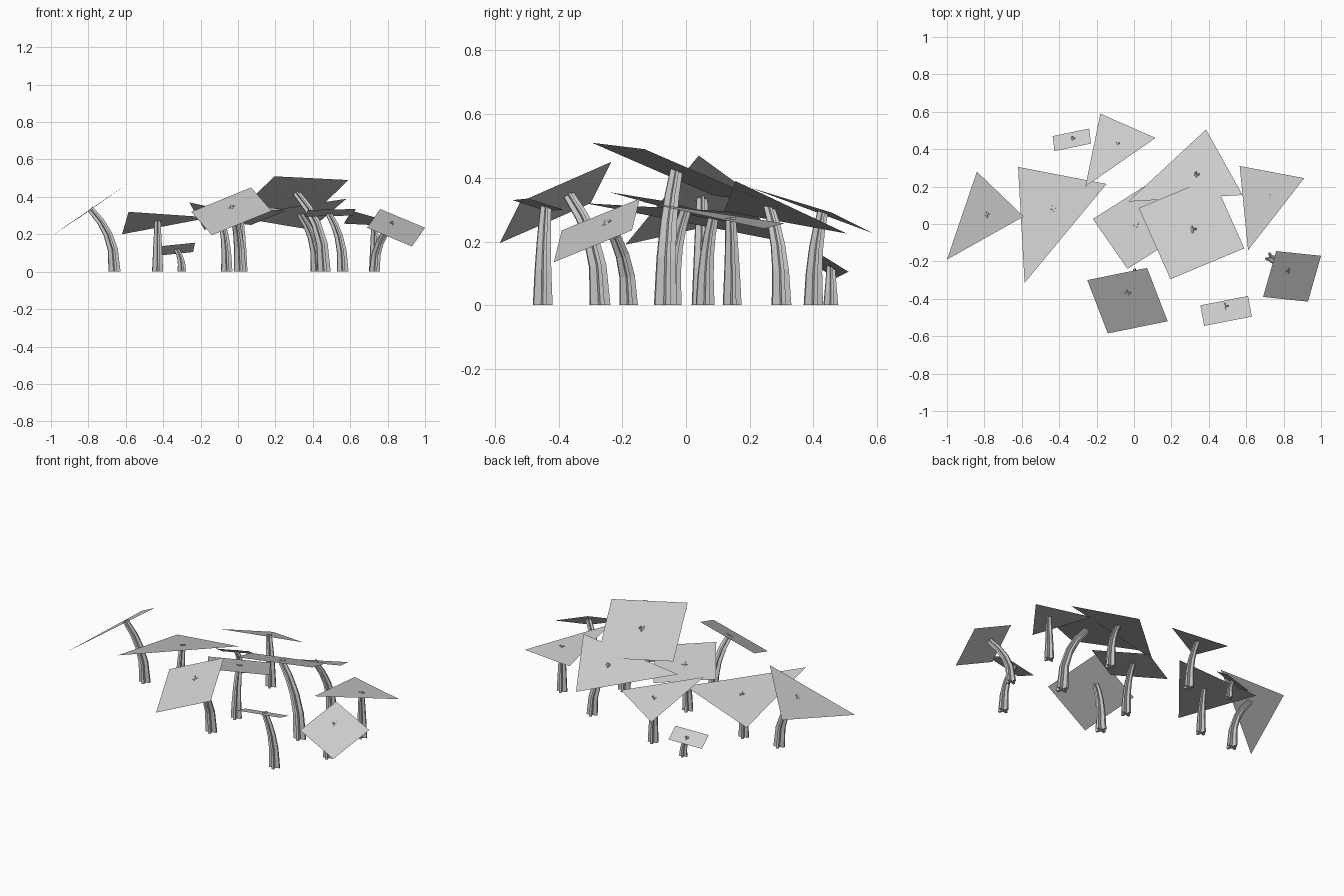
import bpy
import bmesh
import math
from mathutils import Vector, Matrix

default_cube = bpy.data.objects.get("Cube")
if default_cube:
    bpy.data.objects.remove(default_cube)

# One plain grey for everything
grey = bpy.data.materials.new("plain grey")
grey.use_nodes = True
colour = (0.6, 0.6, 0.6, 1)
grey.diffuse_color = colour
grey.node_tree.nodes["Principled BSDF"].inputs["Base Color"].default_value = colour


def finish(bm, name):
    """Turn a bmesh into a named, coloured object."""
    mesh = bpy.data.meshes.new(name)
    bm.to_mesh(mesh)
    bm.free()
    mesh.materials.append(grey)
    obj = bpy.data.objects.new(name, mesh)
    bpy.context.collection.objects.link(obj)
    return obj


def fin_section(half):
    """Outline of a plus-shaped section with four thin fins."""
    thin = half * 0.22
    arm = [Vector((half, -thin, 0)), Vector((half, thin, 0)), Vector((thin, thin, 0))]
    return [Matrix.Rotation(math.pi / 2 * k + 0.25, 3, "Z") @ p
            for k in range(4) for p in arm]


def build_post(name, foot, top):
    """Sweep the tapering finned section along a path that leans near the top."""
    bm = bmesh.new()
    half = 0.018 + 0.04 * top.z
    up = Vector((0, 0, 1))

    def path(t):
        lean = foot.lerp(top, t ** 2.5)
        return Vector((lean.x, lean.y, top.z * t))

    rings = []
    for t in (0, 0.35, 0.6, 0.8, 1):
        heading = path(t + 0.05) - path(max(t - 0.05, 0))
        turn = up.rotation_difference(heading) if t else up.rotation_difference(up)
        rings.append([bm.verts.new(path(t) + turn @ p)
                      for p in fin_section(half * (1 - 0.45 * t))])
    count = len(rings[0])
    for low, high in zip(rings, rings[1:]):
        for i in range(count):
            j = (i + 1) % count
            bm.faces.new((low[i], low[j], high[j], high[i]))
    bm.faces.new(rings[0][::-1])
    bm.faces.new(rings[-1])
    finish(bm, name)


def canopy(name, sides, a, b, c, foot, top):
    """Flat tilted sheet on a post; sizes are in hundredths.
    Four-sided sheets are parallelograms with b as the shared corner."""
    a, b, c = (Vector(p) / 100 for p in (a, b, c))
    corners = [a, b, c] + ([a + c - b] if sides == 4 else [])
    normal = (b - a).cross(c - a).normalized()
    if normal.z < 0:
        corners.reverse()
        normal.negate()
    bm = bmesh.new()
    bm.faces.new([bm.verts.new(p) for p in corners])
    finish(bm, name + "_sheet")

    # The post reaches just through the sheet
    x, y = top[0] / 100, top[1] / 100
    z = a.z - (normal.x * (x - a.x) + normal.y * (y - a.y)) / normal.z
    build_post(name + "_post",
               Vector((foot[0] / 100, foot[1] / 100, 0)),
               Vector((x, y, z + 0.004)))


# Three-sided canopies
canopy("far_right_triangle", 3, (-100, -19, 19), (-84, 28, 29.5), (-59, 4, 47),
       foot=(-66, 5), top=(-79, 5))
canopy("right_triangle", 3, (-62, 30.5, 20), (-14.7, 21.4, 29), (-58.5, -31.5, 32),
       foot=(-43, 6), top=(-43, 8.5))
canopy("back_triangle", 3, (-18, 59, 22.5), (11.5, 46, 29), (-26, 20, 37),
       foot=(-6, 40), top=(-9.5, 43))
canopy("back_left_triangle", 3, (-3, 12, 29.5), (38.5, 50.5, 22.5), (58, 15.5, 39),
       foot=(42, 30), top=(33, 26))
canopy("left_triangle", 3, (56.5, 31, 25.7), (91, 24.5, 24), (61, -14, 32.5),
       foot=(73, 14.5), top=(73, 14))

# Large four-sided canopies
canopy("middle_square", 4, (-3.5, -24, 35.5), (-22, 2.7, 28), (7, 21, 25),
       foot=(2, -4.5), top=(1, 0))
canopy("tall_square", 4, (59, -13, 49), (19.5, -29.5, 51), (2.5, 8.5, 34.5),
       foot=(46, -6.5), top=(31, -3))
canopy("front_square", 4, (-25, -30, 32), (7, -23.5, 45), (18, -52, 32.5),
       foot=(1, -27), top=(-3.5, -37))
canopy("front_left_square", 4, (69, -39, 23.5), (76, -14.5, 33.5), (100, -17, 23.5),
       foot=(73, -18), top=(83, -25))

# Small oblong canopies
canopy("front_oblong", 4, (35.5, -43.5, 29.5), (61, -38.5, 30), (63, -49.5, 33.5),
       foot=(56, -45), top=(48.5, -44))
canopy("back_oblong", 4, (-43.5, 47, 8.5), (-24, 51, 10.5), (-23, 43, 15.5),
       foot=(-30, 45.5), top=(-33, 45.5))
